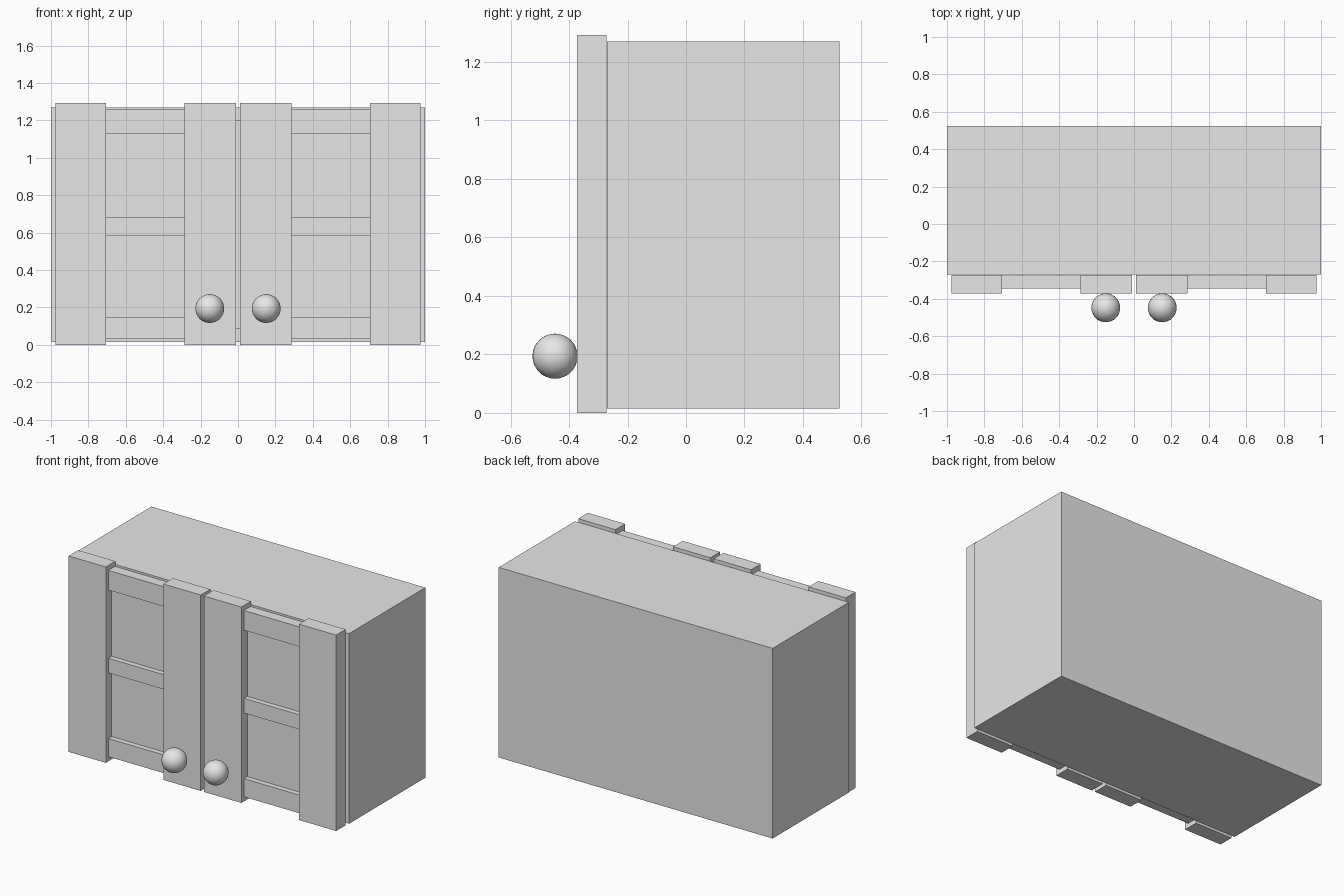
import bpy
import bmesh
from mathutils import Vector

cube = bpy.data.objects.get("Cube")
if cube:
    bpy.data.objects.remove(cube, do_unlink=True)

# Single plain grey for the whole cabinet
GREY = (0.8, 0.8, 0.8, 1)
grey = bpy.data.materials.new("plain grey")
grey.use_nodes = True
grey.diffuse_color = GREY
for node in grey.node_tree.nodes:
    if node.type == "BSDF_PRINCIPLED":
        node.inputs["Base Color"].default_value = GREY


def box(name, x, y, z, opening=0, depth=0):
    """Box from (min, max) ranges; optionally hollowed from the front."""
    bm = bmesh.new()
    bmesh.ops.create_cube(bm, size=1)
    for v in bm.verts:
        v.co = Vector([r[0] if c < 0 else r[1] for c, r in zip(v.co, (x, y, z))])
    bm.normal_update()
    if opening:
        front = min(bm.faces, key=lambda f: f.calc_center_median().y)
        bmesh.ops.inset_region(bm, faces=[front], thickness=opening)
        for v in front.verts:
            v.co.y += 0
        inner = bmesh.ops.extrude_discrete_faces(bm, faces=[front])["faces"]
        for v in inner[0].verts:
            v.co.y += depth
    mesh = bpy.data.meshes.new(name)
    bm.to_mesh(mesh)
    bm.free()
    mesh.materials.append(grey)
    obj = bpy.data.objects.new(name, mesh)
    bpy.context.collection.objects.link(obj)
    return obj


# Hollow carcass, open at the front behind the doors
box("cabinet_body", (-1, 1), (-0.27, 0.525), (0.015, 1.27), opening=0.105, depth=0.69)

RAILS = {"bottom": (0.03, 0.15), "middle": (0.583, 0.68), "top": (1.13, 1.26)}

# Two framed doors with a knob each
for side, s in (("right", -1), ("left", 1)):
    def span(a, b):
        return tuple(sorted((s * a, s * b)))

    for part, (a, b) in (("inner", (0.012, 0.285)), ("outer", (0.705, 0.977))):
        box(f"{side}_door_{part}_stile", span(a, b), (-0.372, -0.272), (0, 1.293))
    for part, z in RAILS.items():
        box(f"{side}_door_{part}_rail", span(0.285, 0.705), (-0.345, -0.276), z)
    box(f"{side}_door_panel", span(0.285, 0.705), (-0.31, -0.28), (0.1, 1.2))

    bpy.ops.mesh.primitive_uv_sphere_add(segments=32, ring_count=16, radius=0.077,
                                         location=(s * 0.151, -0.448, 0.194))
    knob = bpy.context.object
    knob.name = f"{side}_door_knob"
    knob.data.materials.append(grey)
    bpy.ops.object.shade_smooth()
